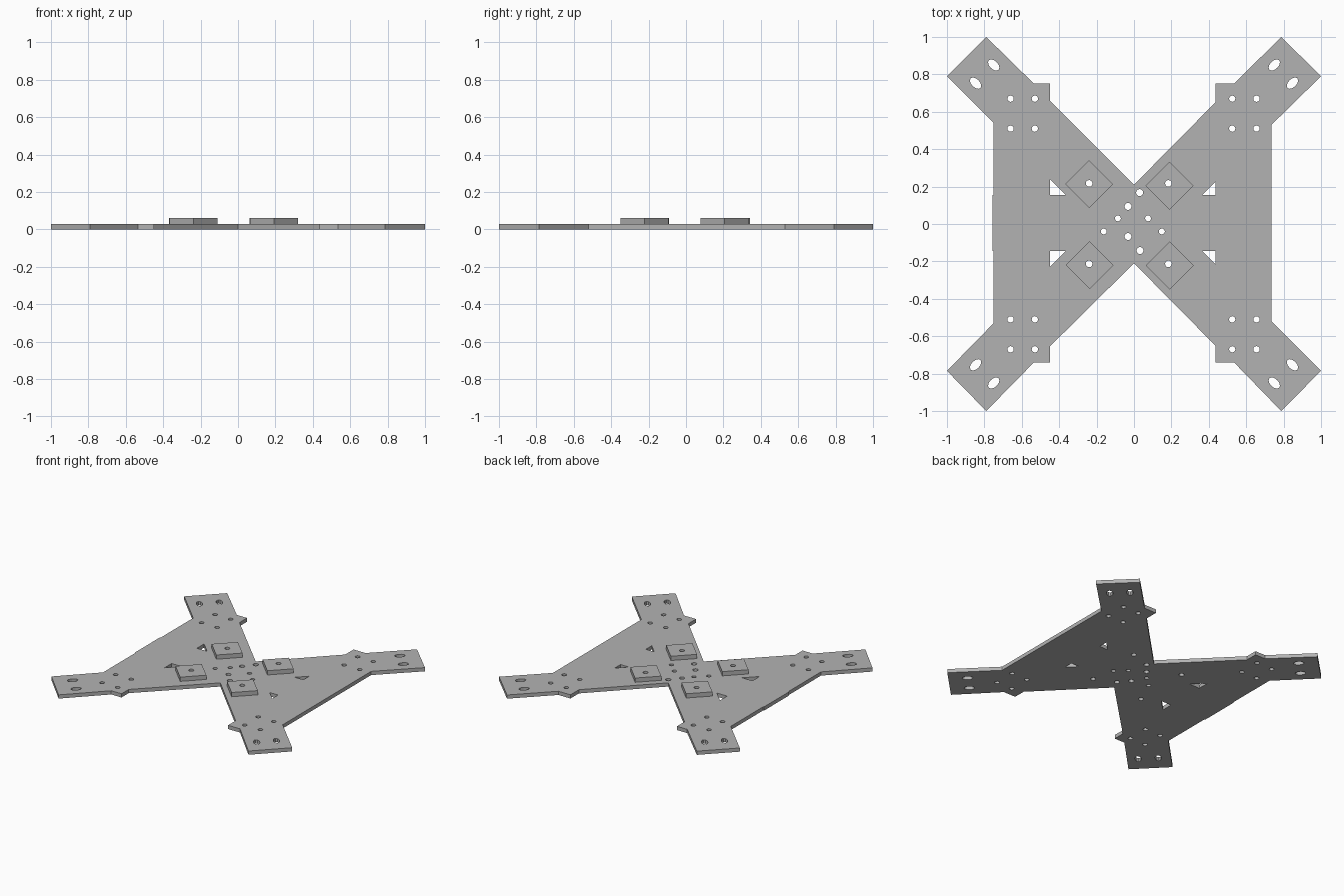
import bpy
from math import cos, sin, pi, radians

cube = bpy.data.objects.get("Cube")
if cube:
    bpy.data.objects.remove(cube, do_unlink=True)

PLATE_TOP = 0.028
PAD_TOP = 0.06

grey = bpy.data.materials.new("plain grey")
grey.use_nodes = True
colour = (0.45, 0.45, 0.45, 1)
grey.diffuse_color = colour
grey.node_tree.nodes["Principled BSDF"].inputs["Base Color"].default_value = colour


def ring(x, y, rx, ry=None, angle=0.0, sides=12):
    """Closed round or oval loop; rx lies along the given angle."""
    ry = ry or rx
    loop = []
    for i in range(sides):
        u, v = rx * cos(2 * pi * i / sides), ry * sin(2 * pi * i / sides)
        loop.append((x + u * cos(angle) - v * sin(angle),
                     y + u * sin(angle) + v * cos(angle)))
    return loop


def cut_sheet(name, loops, z0, z1):
    """Flat sheet from an outline (first loop) with holes (other loops)."""
    curve = bpy.data.curves.new(name + " outline", "CURVE")
    curve.dimensions = "2D"
    curve.fill_mode = "BOTH"
    curve.extrude = (z1 - z0) / 2
    for loop in loops:
        spline = curve.splines.new("POLY")
        spline.points.add(len(loop) - 1)
        for point, (x, y) in zip(spline.points, loop):
            point.co = (x, y, 0, 1)
        spline.use_cyclic_u = True
    temp = bpy.data.objects.new(name + " outline", curve)
    bpy.context.collection.objects.link(temp)
    bpy.context.view_layer.update()
    graph = bpy.context.evaluated_depsgraph_get()
    mesh = bpy.data.meshes.new_from_object(temp.evaluated_get(graph))
    bpy.data.objects.remove(temp, do_unlink=True)
    mesh.name = name
    mesh.materials.clear()
    mesh.materials.append(grey)
    for face in mesh.polygons:
        face.use_smooth = False
        face.material_index = 0
    obj = bpy.data.objects.new(name, mesh)
    obj.location.z = (z0 + z1) / 2
    bpy.context.collection.objects.link(obj)
    return obj


# Outline of the crossed plate, one half at a time
right = [(0, 0.21), (0.435, 0.65), (0.435, 0.75), (0.535, 0.75), (0.787, 1.0),
         (1.0, 0.79), (0.735, 0.53), (0.735, -0.52), (1.0, -0.785),
         (0.787, -1.0), (0.535, -0.74), (0.435, -0.74), (0.435, -0.65)]
left = [(0, -0.21), (-0.45, -0.655), (-0.45, -0.74), (-0.535, -0.74),
        (-0.79, -1.0), (-1.0, -0.785), (-0.75, -0.53), (-0.75, -0.145),
        (-0.756, -0.145), (-0.756, 0.155), (-0.75, 0.155), (-0.75, 0.54),
        (-1.0, 0.79), (-0.79, 1.0), (-0.535, 0.75), (-0.45, 0.75), (-0.45, 0.66)]
loops = [right + left]

# Arm holes: four bolt holes and two slots per arm
for sx in (1, -1):
    for sy in (1, -1):
        for x in (0.525, 0.655):
            for y in (0.51, 0.67):
                loops.append(ring(sx * x - 0.005 * (sx < 0), sy * y, 0.017))
        for x, y in ((0.75, 0.85), (0.847, 0.753)):
            loops.append(ring(sx * x, sy * y, 0.037, 0.022, radians(45) * sx * sy))

# Triangular windows beside the hub
for sx, outer, tall in ((1, 0.435, 0.07), (-1, 0.45, 0.085)):
    for sy, base in ((1, 0.155), (-1, 0.145)):
        loops.append([(sx * 0.365, sy * base), (sx * outer, sy * base),
                      (sx * outer, sy * (base + tall))])

# Bolt pattern in the hub
for x, y in ((0.03, 0.168), (-0.032, 0.094), (-0.032, -0.067), (0.032, -0.142)):
    loops.append(ring(x, y, 0.019))
for x, y in ((-0.086, 0.03), (0.075, 0.03), (-0.162, -0.04), (0.149, -0.04)):
    loops.append(ring(x, y, 0.016))

# Square pads turned by 45 degrees, each bored through with the plate
pads = {"back_right_pad": (-0.24, 0.213), "back_left_pad": (0.19, 0.205),
        "front_right_pad": (-0.237, -0.22), "front_left_pad": (0.192, -0.222)}
for name, (x, y) in pads.items():
    bore = ring(-0.24 if x < 0 else 0.184, 0.217 if y > 0 else -0.213, 0.018)
    loops.append(bore)
    cut_sheet(name, [ring(x, y, 0.128, sides=4), bore], PLATE_TOP, PAD_TOP)

cut_sheet("cross_plate", loops, 0, PLATE_TOP)
